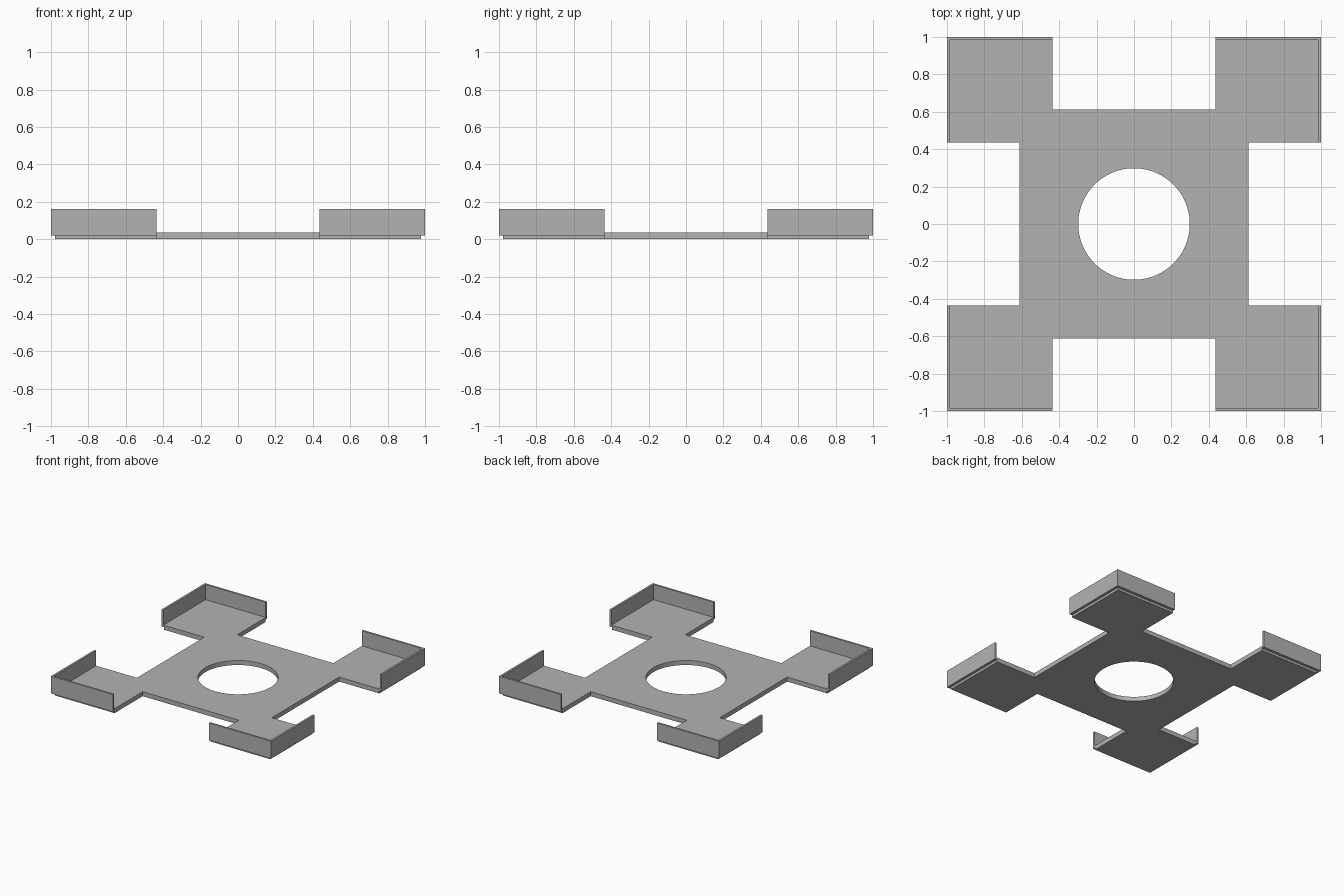
import bpy
import bmesh

cube = bpy.data.objects.get("Cube")
if cube:
    bpy.data.objects.remove(cube, do_unlink=True)

# Main dimensions
PAD_IN = 0.437      # inner edge of the corner pads
CORE = 0.613        # half width of the central square
REACH = 0.978       # outer edge of the plate
OUTER = 1.0         # outer face of the rims
RIM_IN = 0.984      # inner face of the rims
FLOOR = 0.037       # plate thickness
LEDGE = 0.02        # underside of the rims
TOP = 0.162         # top of the rims
HOLE = 0.298        # radius of the central hole

grey = bpy.data.materials.new("plain grey")
grey.use_nodes = True
grey.diffuse_color = (0.45, 0.45, 0.45, 1)
grey.node_tree.nodes["Principled BSDF"].inputs["Base Color"].default_value = grey.diffuse_color


def finish(name, bm):
    bmesh.ops.recalc_face_normals(bm, faces=bm.faces)
    mesh = bpy.data.meshes.new(name)
    bm.to_mesh(mesh)
    bm.free()
    mesh.materials.append(grey)
    obj = bpy.data.objects.new(name, mesh)
    bpy.context.collection.objects.link(obj)
    return obj


# Base plate: one quarter outline turned four times, then extruded
quarter = [(CORE, -PAD_IN), (CORE, PAD_IN), (REACH, PAD_IN),
           (REACH, REACH), (PAD_IN, REACH), (PAD_IN, CORE)]
outline = []
for turn in range(4):
    outline += quarter[1:]
    quarter = [(-y, x) for x, y in quarter]

bm = bmesh.new()
face = bm.faces.new([bm.verts.new((x, y, 0)) for x, y in outline])
side = bmesh.ops.extrude_face_region(bm, geom=[face])
top_verts = [g for g in side["geom"] if isinstance(g, bmesh.types.BMVert)]
bmesh.ops.translate(bm, verts=top_verts, vec=(0, 0, FLOOR))
plate = finish("base_plate", bm)

# Central round hole
bpy.ops.mesh.primitive_cylinder_add(vertices=96, radius=HOLE, depth=0.4)
cutter = bpy.context.object
cutter.name = "hole_cutter"
cutter.hide_render = True
cutter.data.materials.append(grey)
cut = plate.modifiers.new("hole", "BOOLEAN")
cut.operation = "DIFFERENCE"
cut.solver = "EXACT"
cut.object = cutter
bpy.ops.object.select_all(action="DESELECT")
plate.select_set(True)
bpy.context.view_layer.objects.active = plate
bpy.ops.object.modifier_apply(modifier=cut.name)
bpy.data.objects.remove(cutter, do_unlink=True)
bpy.ops.object.shade_smooth_by_angle(angle=0.5)

# Corner rims: a stepped section swept around each outer corner with a mitre
section = [(REACH, LEDGE), (OUTER, LEDGE), (OUTER, TOP),
           (RIM_IN, TOP), (RIM_IN, FLOOR), (REACH, FLOOR)]


def corner_rim(name, sx, sy):
    bm = bmesh.new()
    stations = [[bm.verts.new((sx * x, sy * y, z)) for x, y, z in ring] for ring in (
        [(PAD_IN, d, z) for d, z in section],
        [(d, d, z) for d, z in section],
        [(d, PAD_IN, z) for d, z in section])]
    for a, b in zip(stations, stations[1:]):
        for i in range(len(section)):
            j = (i + 1) % len(section)
            bm.faces.new((a[i], a[j], b[j], b[i]))
    bm.faces.new(stations[0])
    bm.faces.new(stations[-1])
    finish(name, bm)


for sx, x_name in ((1, "left"), (-1, "right")):
    for sy, y_name in ((-1, "front"), (1, "back")):
        corner_rim(f"{y_name}_{x_name}_rim", sx, sy)
